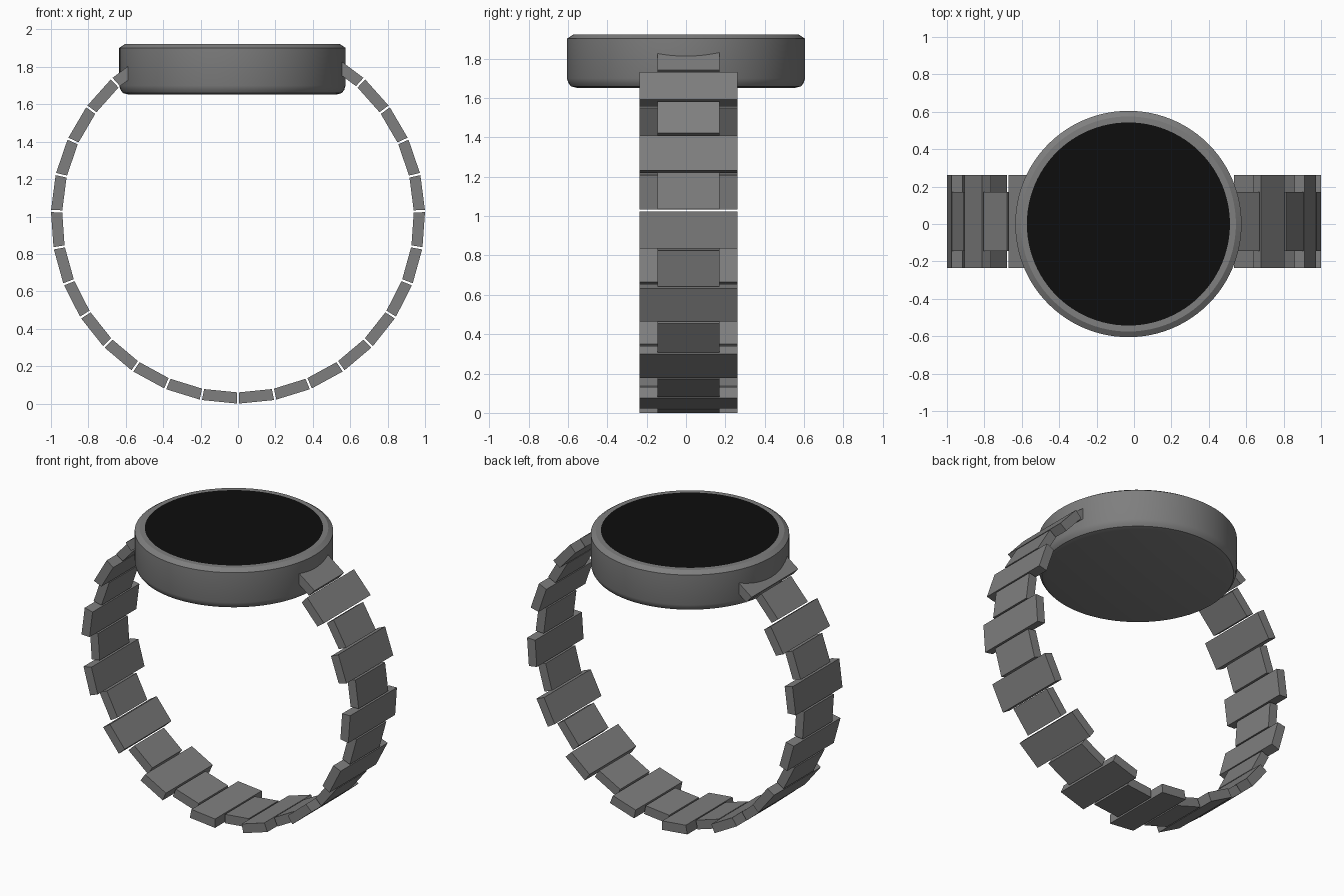
import bpy, bmesh, math

cube = bpy.data.objects.get("Cube")
if cube:
    bpy.data.objects.remove(cube, do_unlink=True)


def make_material(name, rgb):
    mat = bpy.data.materials.new(name)
    mat.use_nodes = True
    color = (*rgb, 1.0)
    mat.diffuse_color = color
    mat.node_tree.nodes["Principled BSDF"].inputs["Base Color"].default_value = color
    return mat


STEEL = make_material("steel_grey", (0.21, 0.21, 0.21))
GLASS = make_material("screen_black", (0.004, 0.004, 0.004))


def make_object(name, bm, materials):
    bmesh.ops.recalc_face_normals(bm, faces=bm.faces)
    mesh = bpy.data.meshes.new(name)
    bm.to_mesh(mesh)
    bm.free()
    for mat in materials:
        mesh.materials.append(mat)
    obj = bpy.data.objects.new(name, mesh)
    bpy.context.collection.objects.link(obj)
    return obj


# Round case: a lathed profile, with the top disc as the dark screen
CASE_X = -0.03
SCREEN_RADIUS = 0.543
TOP = 1.922
SEGMENTS = 96
profile = [(0.555, 1.652), (0.585, 1.66), (0.598, 1.677), (0.605, 1.70),
           (0.605, 1.902), (0.575, TOP), (SCREEN_RADIUS, TOP)]

bm = bmesh.new()
rings = []
for radius, z in profile:
    ring = bmesh.ops.create_circle(bm, segments=SEGMENTS, radius=radius)["verts"]
    for v in ring:
        v.co.x += CASE_X
        v.co.z = z
    rings.append(ring)
for low, high in zip(rings, rings[1:]):
    for i in range(SEGMENTS):
        j = (i + 1) % SEGMENTS
        bm.faces.new((low[i], low[j], high[j], high[i]))
bm.faces.new(rings[0])
screen = bm.faces.new(rings[-1])
screen.material_index = 1
case = make_object("watch_case", bm, [STEEL, GLASS])

bpy.ops.object.select_all(action="DESELECT")
case.select_set(True)
bpy.context.view_layer.objects.active = case
bpy.ops.object.shade_smooth_by_angle(angle=math.radians(30))

# Bracelet: wedge links around a circle, alternating wide and narrow
BAND_Z = 1.0
BAND_Y = 0.0125
STEP = 0.2
HALF_ANGLE = 0.094
INNER, OUTER = 0.94, 1.0


def make_link(name, angle, width):
    bm = bmesh.new()
    corners = [(INNER, -1), (OUTER, -1), (OUTER, 1), (INNER, 1)]
    verts = []
    for radius, side in corners:
        a = angle + side * HALF_ANGLE
        verts.append(bm.verts.new((radius * math.sin(a), BAND_Y - width / 2,
                                   BAND_Z - radius * math.cos(a))))
    face = bm.faces.new(verts)
    extruded = bmesh.ops.extrude_face_region(bm, geom=[face])["geom"]
    moved = [g for g in extruded if isinstance(g, bmesh.types.BMVert)]
    bmesh.ops.translate(bm, verts=moved, vec=(0, width, 0))
    return make_object(name, bm, [STEEL])


for k in range(-13, 13):
    wide = k % 2 == 1
    make_link("wide_link" if wide else "narrow_link",
              (k + 0.5) * STEP, 0.497 if wide else 0.315)
